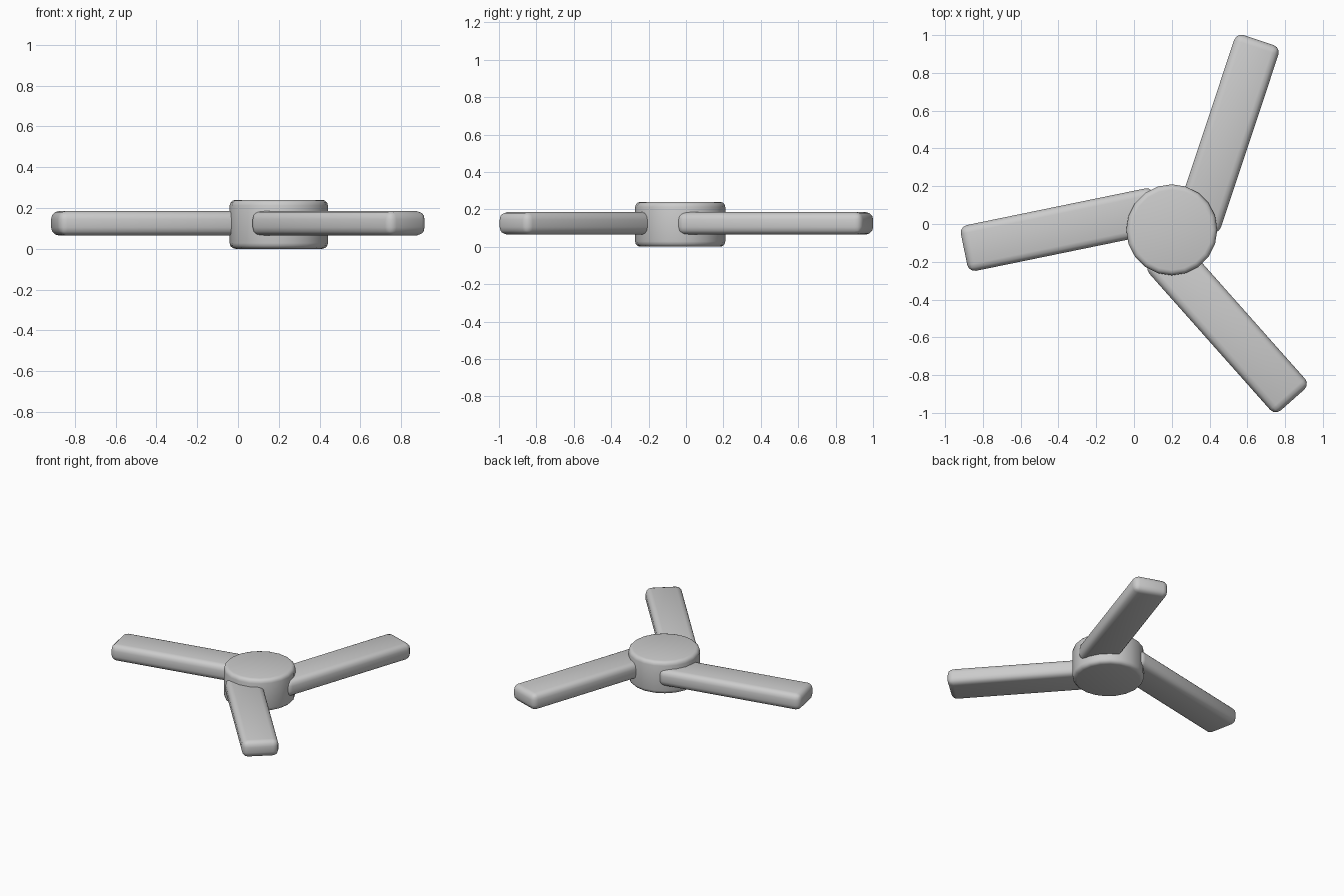
import bpy, math
from mathutils import Matrix, Vector

if "Cube" in bpy.data.objects:
    bpy.data.objects.remove(bpy.data.objects["Cube"])

CENTRE = Vector((0.2, -0.031, 0.0))


def finish(ob, width, segments):
    """Rounded edges and smooth shading."""
    bpy.ops.object.select_all(action='DESELECT')
    ob.select_set(True)
    bpy.context.view_layer.objects.active = ob
    bev = ob.modifiers.new("bevel", 'BEVEL')
    bev.width = width
    bev.segments = segments
    bev.limit_method = 'ANGLE'
    bev.angle_limit = math.radians(40)
    bpy.ops.object.modifier_apply(modifier=bev.name)
    bpy.ops.object.shade_smooth_by_angle(angle=math.radians(35))


# Central hub
bpy.ops.mesh.primitive_cylinder_add(vertices=20, radius=0.241, depth=0.24,
                                    location=CENTRE + Vector((0, 0, 0.12)))
hub = bpy.context.object
hub.name = "hub"
finish(hub, 0.028, 3)

# Three blades, each set to one side of the hub centre
START, END = 0.055, 1.098
SIDE_MIN, SIDE_MAX = -0.243, 0.004
for i in range(3):
    bpy.ops.mesh.primitive_cube_add(size=1)
    blade = bpy.context.object
    blade.name = f"blade_{i + 1}"
    size = Matrix.Diagonal((END - START, SIDE_MAX - SIDE_MIN, 0.12, 1))
    offset = Matrix.Translation(((START + END) / 2, (SIDE_MIN + SIDE_MAX) / 2, 0.125))
    blade.data.transform(offset @ size)
    finish(blade, 0.04, 3)
    blade.location = CENTRE
    blade.rotation_euler.z = math.radians(71.6 + 120 * i)
